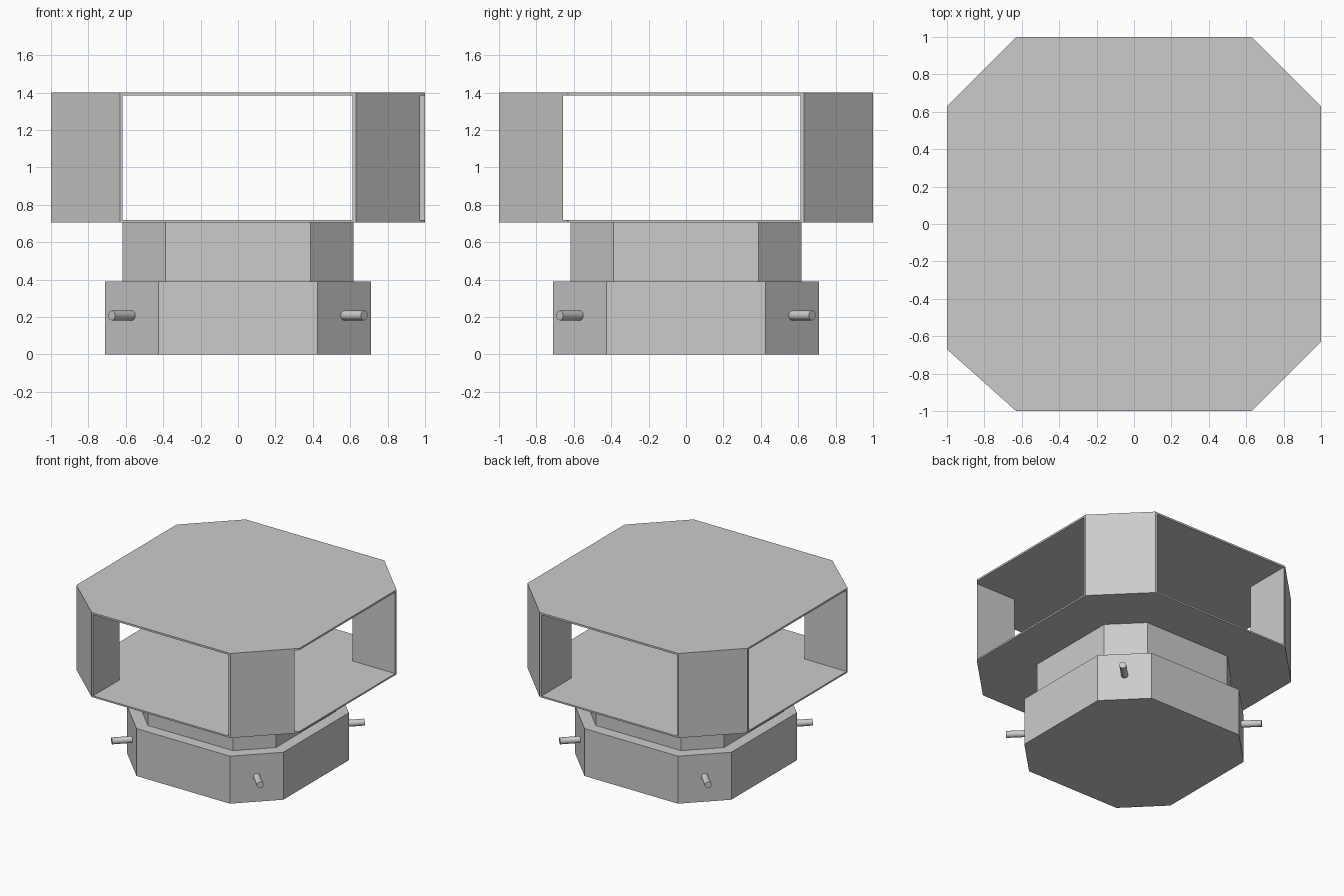
import bpy
import bmesh
import math
from mathutils import Vector

if "Cube" in bpy.data.objects:
    bpy.data.objects.remove(bpy.data.objects["Cube"])


def prism(name, outline, z0, z1):
    """Extrude a closed xy outline from z0 up to z1."""
    bm = bmesh.new()
    face = bm.faces.new([bm.verts.new((x, y, z0)) for x, y in outline])
    ext = bmesh.ops.extrude_face_region(bm, geom=[face])
    top = [v for v in ext["geom"] if isinstance(v, bmesh.types.BMVert)]
    bmesh.ops.translate(bm, verts=top, vec=(0, 0, z1 - z0))
    bmesh.ops.recalc_face_normals(bm, faces=bm.faces)
    mesh = bpy.data.meshes.new(name)
    bm.to_mesh(mesh)
    bm.free()
    obj = bpy.data.objects.new(name, mesh)
    bpy.context.collection.objects.link(obj)
    return obj


def octagon(half, corner):
    """Square of the given half width with chamfered corners."""
    h, c = half, corner
    return [(-c, -h), (c, -h), (h, -c), (h, c), (c, h), (-c, h), (-h, c), (-h, -c)]


# Stepped base and neck
prism("base", octagon(0.71, 0.425), 0, 0.39)
prism("neck", octagon(0.617, 0.388), 0.39, 0.705)

# Head block, with one slightly uneven corner
head_outline = octagon(1.0, 0.63)
head_outline[7] = (-1.0, -0.67)
head = prism("head", head_outline, 0.705, 1.4)

# Cross-shaped cutter opens the head on all four sides
x0, x1, y0, y1, far = -0.617, 0.612, -0.657, 0.612, 1.3
cross = [(x0, -far), (x1, -far), (x1, y0), (far, y0), (far, y1), (x1, y1),
         (x1, far), (x0, far), (x0, y1), (-far, y1), (-far, y0), (x0, y0)]
cutter = prism("opening_cutter", cross, 0.718, 1.385)
cutter.hide_render = True
mod = head.modifiers.new("openings", 'BOOLEAN')
mod.operation = 'DIFFERENCE'
mod.solver = 'EXACT'
mod.object = cutter
bpy.context.view_layer.objects.active = head
bpy.ops.object.modifier_apply(modifier=mod.name)
bpy.data.objects.remove(cutter)

# Pegs sticking out of the base's four chamfered corners
inner, outer = 0.76, 0.955
for i in range(4):
    a = math.radians(45 + 90 * i)
    direction = Vector((math.cos(a), math.sin(a), 0))
    bpy.ops.mesh.primitive_cylinder_add(
        vertices=24, radius=0.026, depth=outer - inner,
        location=direction * (inner + outer) / 2 + Vector((0, 0, 0.208)),
        rotation=(0, math.pi / 2, a))
    bpy.context.object.name = f"peg_{i + 1}"
    bpy.ops.object.shade_smooth_by_angle()
